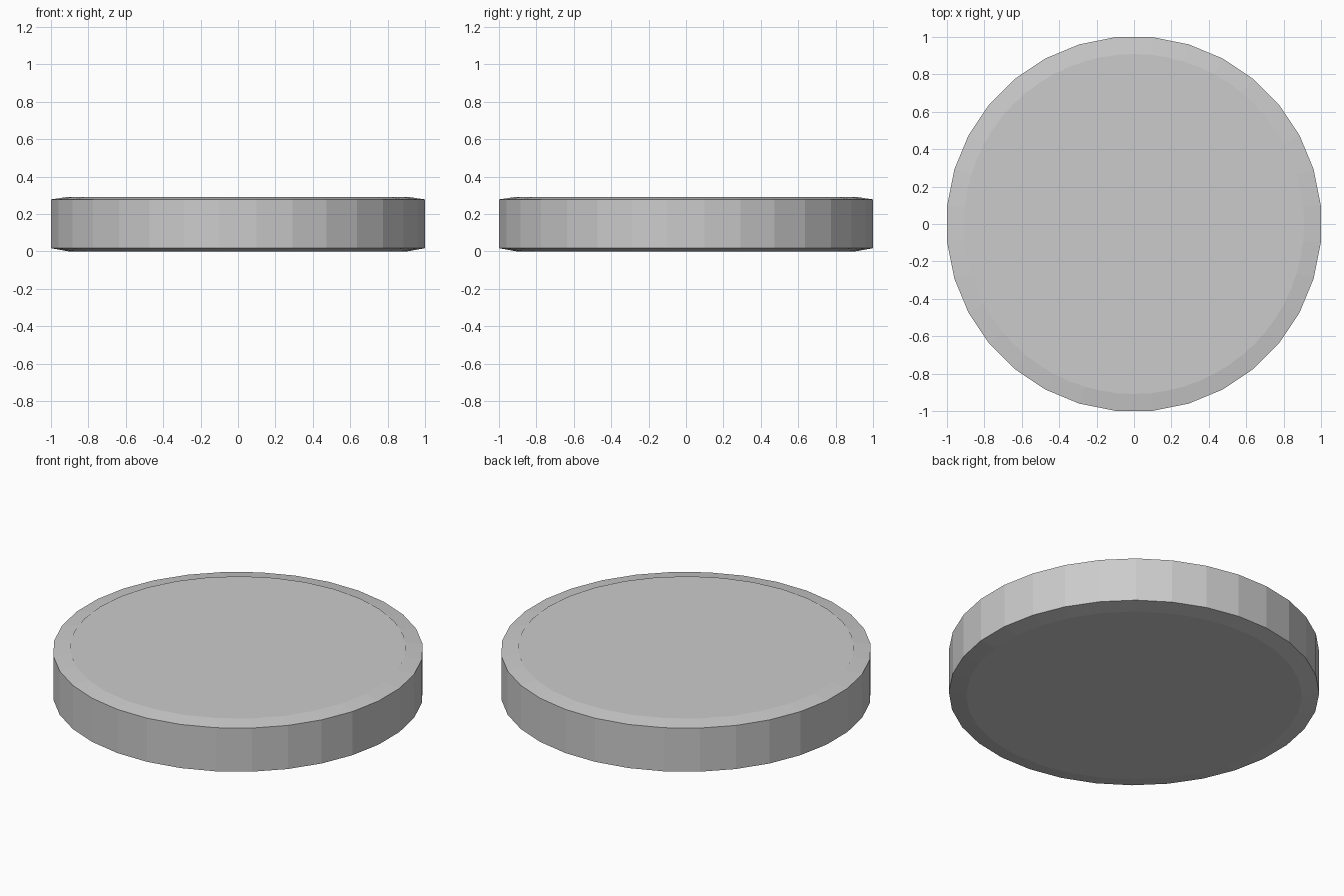
import bpy, bmesh
from math import pi, sin, cos

if "Cube" in bpy.data.objects:
    bpy.data.objects.remove(bpy.data.objects["Cube"])

SIDES = 32


def material(name, v):
    m = bpy.data.materials.new(name)
    m.diffuse_color = (v, v, v, 1)
    m.use_nodes = True
    m.node_tree.nodes["Principled BSDF"].inputs["Base Color"].default_value = m.diffuse_color
    return m


def make_object(name, bm, mat=None):
    mesh = bpy.data.meshes.new(name)
    bm.to_mesh(mesh)
    bm.free()
    ob = bpy.data.objects.new(name, mesh)
    bpy.context.collection.objects.link(ob)
    if mat:
        mesh.materials.append(mat)
    return ob


def ring(bm, r, z, offset=0.0):
    return [bm.verts.new((r * cos(2 * pi * (i + offset) / SIDES),
                          r * sin(2 * pi * (i + offset) / SIDES), z)) for i in range(SIDES)]


def bridge(bm, lower, upper):
    for i in range(SIDES):
        j = (i + 1) % SIDES
        bm.faces.new((lower[i], lower[j], upper[j], upper[i]))


# Round puck body with shallow chamfers
bm = bmesh.new()
profile = [(0.91, 0.0), (1.004, 0.017), (1.004, 0.278), (0.91, 0.292)]
rings = [ring(bm, r, z, 0.5) for r, z in profile]
for a, b in zip(rings, rings[1:]):
    bridge(bm, a, b)
bm.faces.new(rings[0][::-1])
bm.faces.new(rings[-1])
make_object("puck_body", bm)


# Thin flat bands laid on the top face
def band(name, r_out, r_in, mat):
    bm = bmesh.new()
    bridge(bm, ring(bm, r_out, 0.295), ring(bm, r_in, 0.295))
    make_object(name, bm, mat)


band("outer_top_band", 0.91, 0.485, material("light_grey", 0.8))
band("inner_top_band", 0.485, 0.19, material("mid_grey", 0.62))

# Centre disc
bm = bmesh.new()
bm.faces.new(ring(bm, 0.19, 0.295))
make_object("centre_disc", bm)
